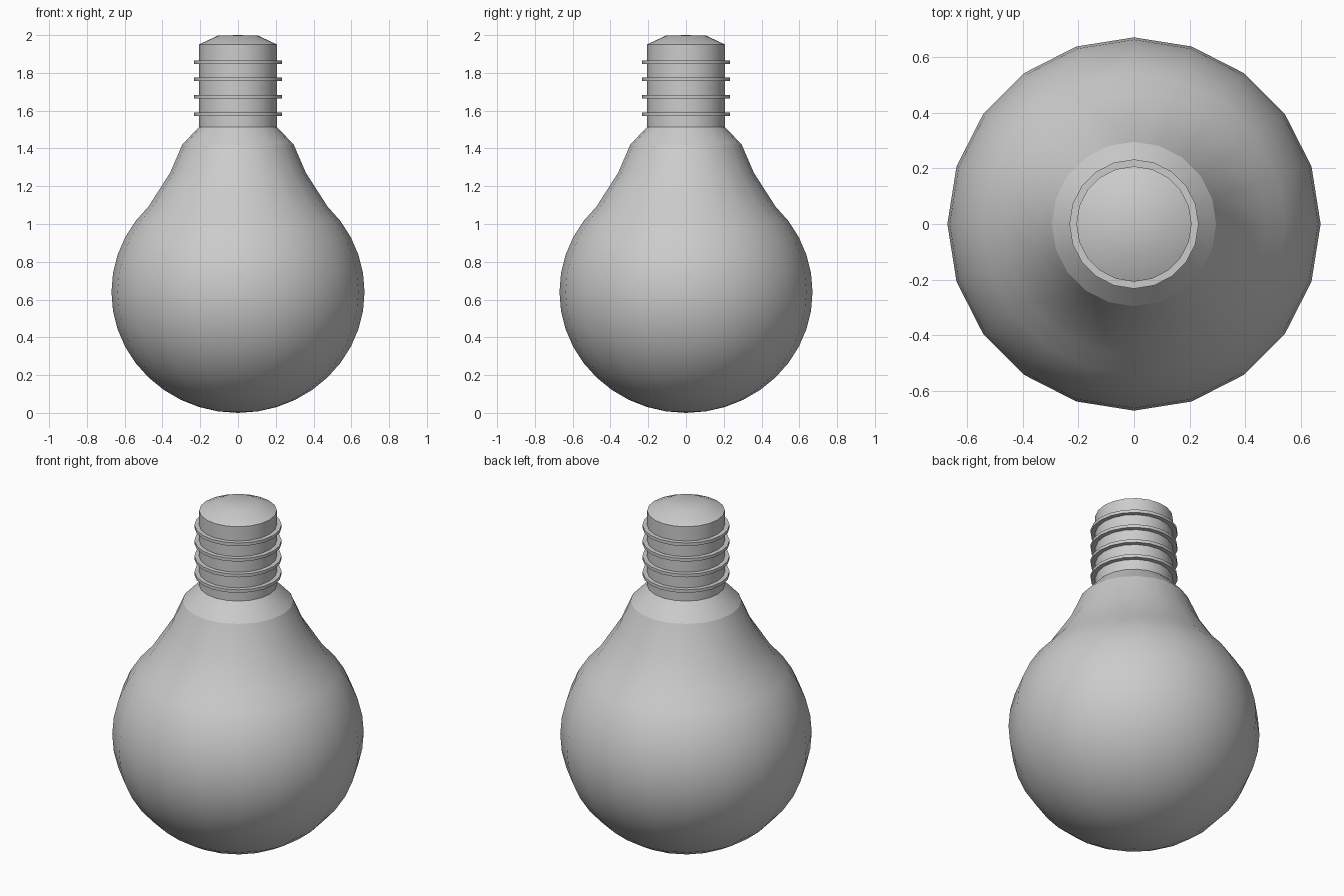
import bpy
import bmesh
import math

old = bpy.data.objects.get("Cube")
if old:
    bpy.data.objects.remove(old, do_unlink=True)

SIDES = 20

grey = bpy.data.materials.new("soft_grey")
grey.use_nodes = True
grey.diffuse_color = (0.6, 0.6, 0.6, 1)
grey.node_tree.nodes["Principled BSDF"].inputs["Base Color"].default_value = (0.6, 0.6, 0.6, 1)


def lathe(name, profile, closed=False, angle=40):
    """Spin (radius, z) points around z; a zero radius becomes a pole."""
    bm = bmesh.new()
    rows = []
    for r, z in profile:
        if r < 1e-4:
            rows.append([bm.verts.new((0, 0, z))] * SIDES)
        else:
            turns = [math.tau * i / SIDES for i in range(SIDES)]
            rows.append([bm.verts.new((r * math.cos(a), r * math.sin(a), z)) for a in turns])
    pairs = list(zip(rows, rows[1:]))
    if closed:
        pairs.append((rows[-1], rows[0]))
    for low, high in pairs:
        for i in range(SIDES):
            j = (i + 1) % SIDES
            corners = list(dict.fromkeys((low[i], low[j], high[j], high[i])))
            bm.faces.new(corners)
    if closed:
        bmesh.ops.recalc_face_normals(bm, faces=bm.faces)
    mesh = bpy.data.meshes.new(name)
    bm.to_mesh(mesh)
    bm.free()
    mesh.materials.append(grey)
    obj = bpy.data.objects.new(name, mesh)
    bpy.context.collection.objects.link(obj)
    bpy.ops.object.select_all(action="DESELECT")
    obj.select_set(True)
    bpy.context.view_layer.objects.active = obj
    bpy.ops.object.shade_smooth_by_angle(angle=math.radians(angle))
    return obj


# Glass bulb: slightly squashed sphere flowing into a tapered shoulder
globe = []
for k in range(16):
    a = math.radians(-90 + 9 * k)
    globe.append((0.67 * math.cos(a), 0.64 + 0.64 * math.sin(a)))
lathe("glass_bulb", globe + [(0.36, 1.27), (0.295, 1.42)])

# Sloped collar between glass and screw base
lathe("collar", [(0.295, 1.42), (0.207, 1.513)])

# Screw base with a domed contact on top
lathe("screw_base", [(0.207, 1.513), (0.207, 1.95)])
lathe("contact_cap", [(0.207, 1.95), (0.107, 1.997), (0, 2.0)])

# Thin thread rings
for n in range(4):
    z = 1.582 + 0.0917 * n
    lathe(f"thread_ring_{n + 1}",
          [(0.2, z - 0.009), (0.232, z - 0.009), (0.232, z + 0.009), (0.2, z + 0.009)],
          closed=True)
